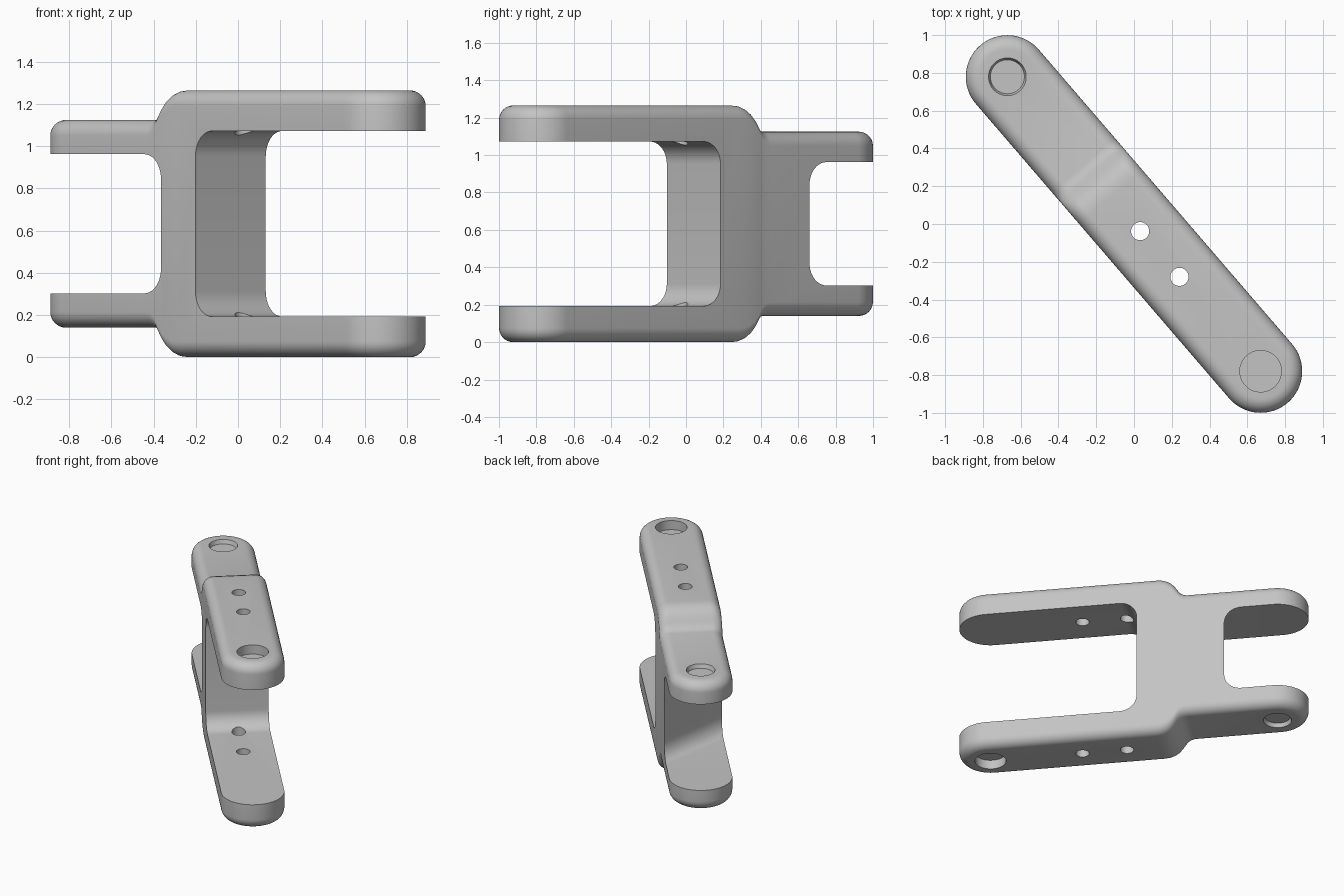
import bpy, bmesh
from math import sin, cos, pi, radians
from mathutils import Matrix

old = bpy.data.objects.get("Cube")
if old:
    bpy.data.objects.remove(old, do_unlink=True)

MID = 0.6325          # height of the symmetry plane
PIVOT = 1.028         # distance of each pivot from the centre
RADIUS = 0.22         # half width of the link
ROUND = 0.075         # rounding of the outer rims
PLACE = Matrix.Translation((0, 0, MID)) @ Matrix.Rotation(radians(-49.3), 4, 'Z')

# Half height along the link, stepping down to the narrow fork
STEP = [(-0.41, 0.4925), (-0.385, 0.498), (-0.36, 0.513), (-0.34, 0.54), (-0.32, 0.57),
        (-0.295, 0.597), (-0.265, 0.617), (-0.23, 0.629), (-0.19, 0.6325)]


def half_height(s):
    if s <= STEP[0][0]:
        return STEP[0][1]
    for (a, ha), (b, hb) in zip(STEP, STEP[1:]):
        if s <= b:
            return ha + (hb - ha) * (s - a) / (b - a)
    return STEP[-1][1]


def make_object(name, bm):
    bmesh.ops.recalc_face_normals(bm, faces=bm.faces)
    mesh = bpy.data.meshes.new(name)
    bm.to_mesh(mesh)
    bm.free()
    obj = bpy.data.objects.new(name, mesh)
    bpy.context.collection.objects.link(obj)
    obj.matrix_world = PLACE
    return obj


def outline(radius):
    """Stadium outline, extra stations on the straights where the height steps."""
    n = 20
    half = [(PIVOT + radius * cos(i * pi / 2 / n), radius * sin(i * pi / 2 / n)) for i in range(n + 1)]
    half += [(s, radius) for s, _ in reversed(STEP)]
    half += [(-s, t) for s, t in reversed(half[:n + 1])]
    half[0], half[-1] = (PIVOT + radius, 0), (-PIVOT - radius, 0)
    return half + [(s, -t) for s, t in reversed(half[1:-1])]


# Link body: rounded stadium rings lofted from bottom to top
def link_body():
    bm = bmesh.new()
    steps = 8
    rims = [(ROUND * (1 - cos(i * pi / 2 / steps)), ROUND * (1 - sin(i * pi / 2 / steps)))
            for i in range(steps + 1)]
    levels = [(-1, r) for r in reversed(rims)] + [(1, r) for r in rims]
    rings = []
    for side, (inset, drop) in levels:
        rings.append([bm.verts.new((s, t, side * (half_height(s) - drop)))
                      for s, t in outline(RADIUS - inset)])
    count = len(rings[0])
    for low, high in zip(rings, rings[1:]):
        for i in range(count):
            j = (i + 1) % count
            bm.faces.new((low[i], low[j], high[j], high[i]))
    for ring in (rings[0], rings[-1]):
        for i in range(count // 2):
            corners = [ring[i], ring[i + 1], ring[count - i - 1], ring[(count - i) % count]]
            bm.faces.new(list(dict.fromkeys(corners)))
    return make_object("link_body", bm)


# Fork gap: rounded slot with an optional slanted inner wall
def slot_cutter(name, wall, half_gap, direction, slant):
    r, n = 0.12, 10
    arc = [(wall + direction * r * (1 - cos(i * pi / 2 / n)),
            half_gap - r * (1 - sin(i * pi / 2 / n))) for i in range(n + 1)]
    upper = arc + [(direction * 2, half_gap)]
    profile = upper + [(s, -z) for s, z in reversed(upper)]
    bm = bmesh.new()
    sides = [[bm.verts.new((s + slant * t, t, z)) for s, z in profile] for t in (-0.4, 0.4)]
    for side in sides:
        bm.faces.new(side)
    for i in range(len(profile)):
        j = (i + 1) % len(profile)
        bm.faces.new((sides[0][i], sides[0][j], sides[1][j], sides[1][i]))
    return make_object(name, bm)


def hole_cutter(name, s, z, r_low, r_high, depth):
    bm = bmesh.new()
    bmesh.ops.create_cone(bm, cap_ends=True, segments=48, radius1=r_low, radius2=r_high,
                          depth=depth, matrix=Matrix.Translation((s, 0, z)))
    return make_object(name, bm)


body = link_body()
cutters = [slot_cutter("wide_fork_gap", -0.054, 0.44, 1, 0),
           slot_cutter("narrow_fork_gap", -0.493, 0.33, -1, -0.859)]
for s in (0.05, 0.369):
    cutters.append(hole_cutter("bolt_hole", s, 0, 0.048, 0.048, 2))

# Blind pivot recesses on the outer faces, top and bottom
for side in (1, -1):
    cutters.append(hole_cutter("wide_pivot_recess", PIVOT, side * 0.6325, 0.11, 0.11, 0.14))
    radii = (0.09, 0.11) if side > 0 else (0.11, 0.09)
    cutters.append(hole_cutter("narrow_pivot_recess", -PIVOT, side * 0.4925, *radii, 0.06))

for cutter in cutters:
    cutter.hide_render = True
    mod = body.modifiers.new(cutter.name, 'BOOLEAN')
    mod.operation, mod.solver, mod.object = 'DIFFERENCE', 'EXACT', cutter

bpy.context.view_layer.update()
evaluated = body.evaluated_get(bpy.context.evaluated_depsgraph_get())
result = bpy.data.meshes.new_from_object(evaluated)
body.modifiers.clear()
body.data = result
for cutter in cutters:
    bpy.data.objects.remove(cutter, do_unlink=True)

# Single grey metal
metal = bpy.data.materials.new("grey_metal")
metal.use_nodes = True
grey = (0.55, 0.55, 0.55, 1)
metal.diffuse_color = grey
metal.node_tree.nodes["Principled BSDF"].inputs["Base Color"].default_value = grey
body.data.materials.clear()
body.data.materials.append(metal)

bpy.ops.object.select_all(action='DESELECT')
body.select_set(True)
bpy.context.view_layer.objects.active = body
bpy.ops.object.shade_smooth_by_angle(angle=radians(30))
